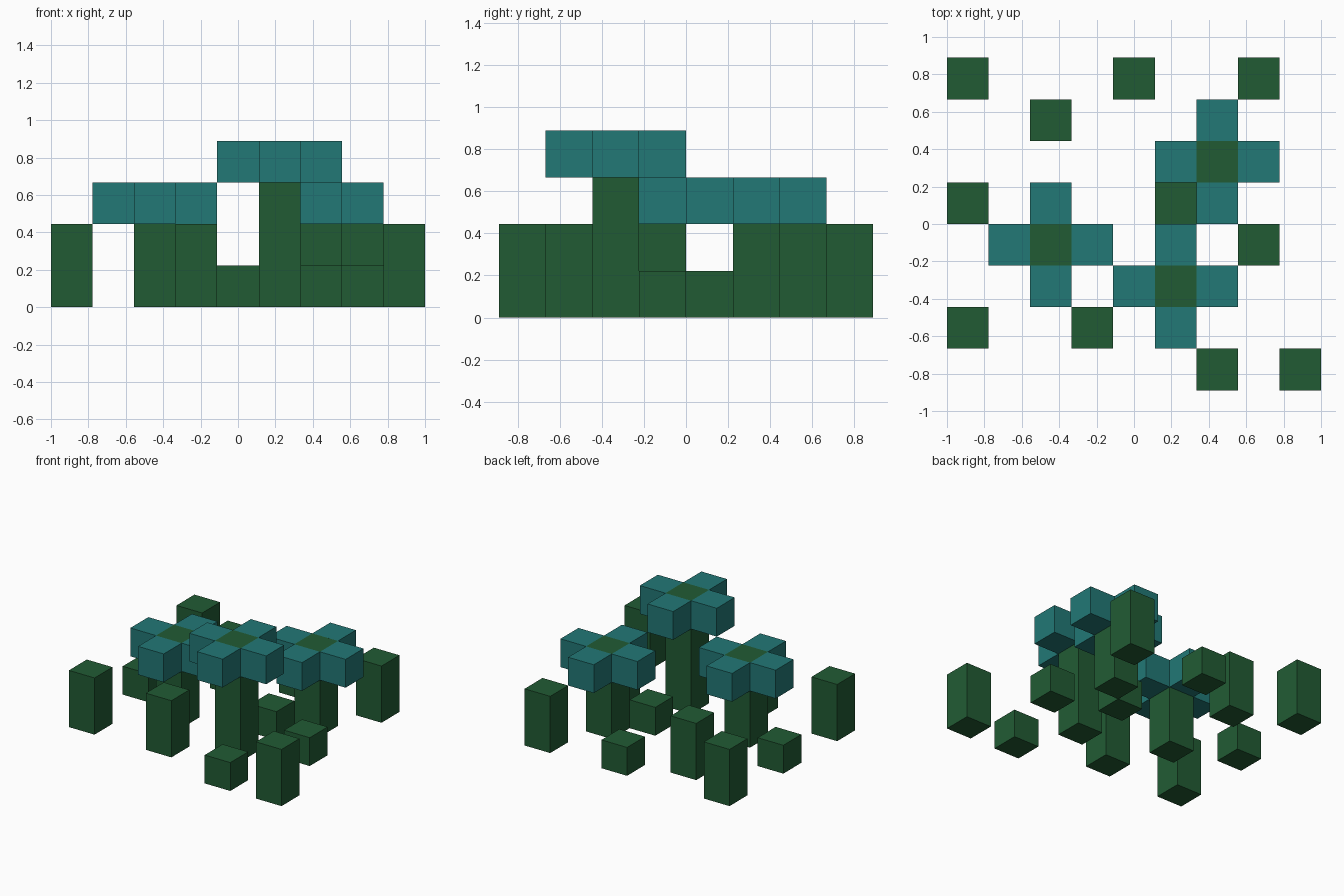
import bpy
import bmesh

cube = bpy.data.objects.get("Cube")
if cube:
    bpy.data.objects.remove(cube, do_unlink=True)

U = 2 / 9  # one block


def material(name, rgb):
    mat = bpy.data.materials.new(name)
    mat.use_nodes = True
    mat.diffuse_color = (*rgb, 1)
    mat.node_tree.nodes["Principled BSDF"].inputs["Base Color"].default_value = (*rgb, 1)
    return mat


GREEN = material("leaf_green", (0.0155, 0.105, 0.034))
TEAL = material("petal_teal", (0.016, 0.188, 0.180))


def block(name, col, row, level, height, mat):
    """Box one block wide; col, row and level count blocks from the corner."""
    bm = bmesh.new()
    bmesh.ops.create_cube(bm, size=1)
    bmesh.ops.scale(bm, vec=(U, U, U * height), verts=bm.verts)
    mesh = bpy.data.meshes.new(name)
    bm.to_mesh(mesh)
    bm.free()
    mesh.materials.append(mat)
    obj = bpy.data.objects.new(name, mesh)
    obj.location = ((col - 4) * U, (row - 3.5) * U, (level + height / 2) * U)
    bpy.context.collection.objects.link(obj)


# Grass posts: column, row, height
GRASS = [(0, 7, 2), (4, 7, 1), (7, 7, 2), (2, 6, 2), (0, 4, 1), (5, 4, 1),
         (7, 3, 1), (0, 1, 2), (3, 1, 2), (6, 0, 1), (8, 0, 2)]
for i, (col, row, height) in enumerate(GRASS, 1):
    block(f"grass_{i}", col, row, 0, height, GREEN)

# Flowers: a stem through the middle of four petals
FLOWERS = {"left": (6, 5, 3), "middle": (5, 2, 4), "right": (2, 3, 3)}
PETALS = {"front": (0, -1), "back": (0, 1), "left": (1, 0), "right": (-1, 0)}
for flower, (col, row, height) in FLOWERS.items():
    block(f"{flower}_flower_stem", col, row, 0, height, GREEN)
    for side, (dx, dy) in PETALS.items():
        block(f"{flower}_flower_{side}_petal", col + dx, row + dy, height - 1, 1, TEAL)
